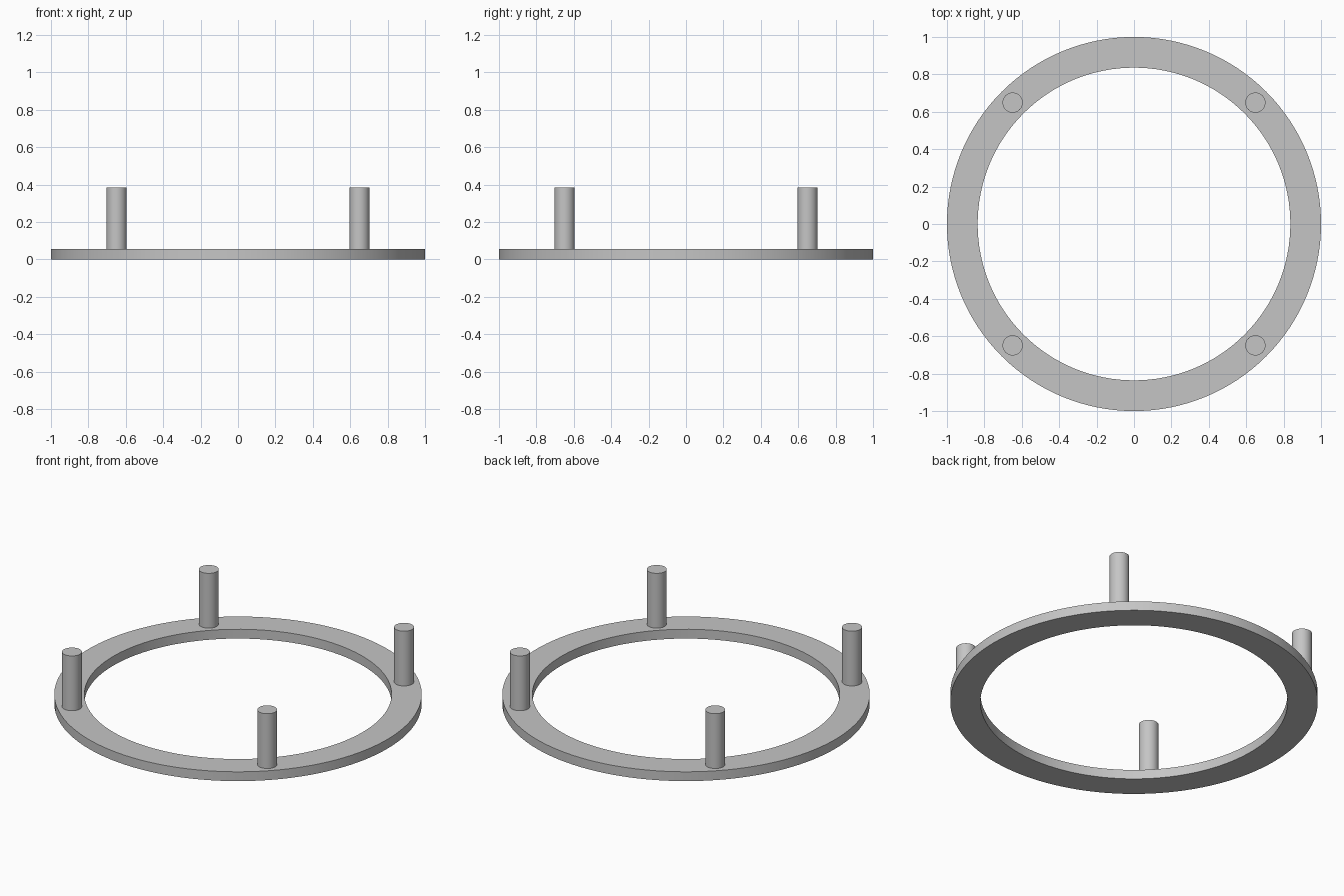
import bpy
import bmesh
import math

cube = bpy.data.objects.get("Cube")
if cube:
    bpy.data.objects.remove(cube, do_unlink=True)

OUTER, INNER, THICK = 1.0, 0.836, 0.056
PEG_RADIUS, PEG_TOP, PEG_OFFSET = 0.054, 0.385, 0.649

grey = bpy.data.materials.new("light grey")
grey.use_nodes = True
colour = (0.56, 0.56, 0.56, 1)
grey.diffuse_color = colour
grey.node_tree.nodes["Principled BSDF"].inputs["Base Color"].default_value = colour


def finish(obj):
    obj.data.materials.append(grey)
    bpy.ops.object.select_all(action="DESELECT")
    obj.select_set(True)
    bpy.context.view_layer.objects.active = obj
    bpy.ops.object.shade_smooth_by_angle(angle=math.radians(30))


# Flat base ring: a rectangular section spun around z
bm = bmesh.new()
section = [(INNER, 0), (OUTER, 0), (OUTER, THICK), (INNER, THICK)]
verts = [bm.verts.new((r, 0, z)) for r, z in section]
edges = [bm.edges.new((verts[i], verts[(i + 1) % 4])) for i in range(4)]
bmesh.ops.spin(bm, geom=verts + edges, cent=(0, 0, 0), axis=(0, 0, 1),
               angle=math.tau, steps=128, use_merge=True)
bmesh.ops.remove_doubles(bm, verts=bm.verts, dist=0.0001)
bmesh.ops.recalc_face_normals(bm, faces=bm.faces)
mesh = bpy.data.meshes.new("base_ring")
bm.to_mesh(mesh)
bm.free()
ring = bpy.data.objects.new("base_ring", mesh)
bpy.context.collection.objects.link(ring)
finish(ring)

# Four upright pegs standing on the ring
for side, sx in (("left", 1), ("right", -1)):
    for end, sy in (("front", -1), ("back", 1)):
        bpy.ops.mesh.primitive_cylinder_add(
            vertices=48, radius=PEG_RADIUS, depth=PEG_TOP - THICK,
            location=(sx * PEG_OFFSET, sy * PEG_OFFSET, (PEG_TOP + THICK) / 2))
        peg = bpy.context.object
        peg.name = f"{end}_{side}_peg"
        finish(peg)
